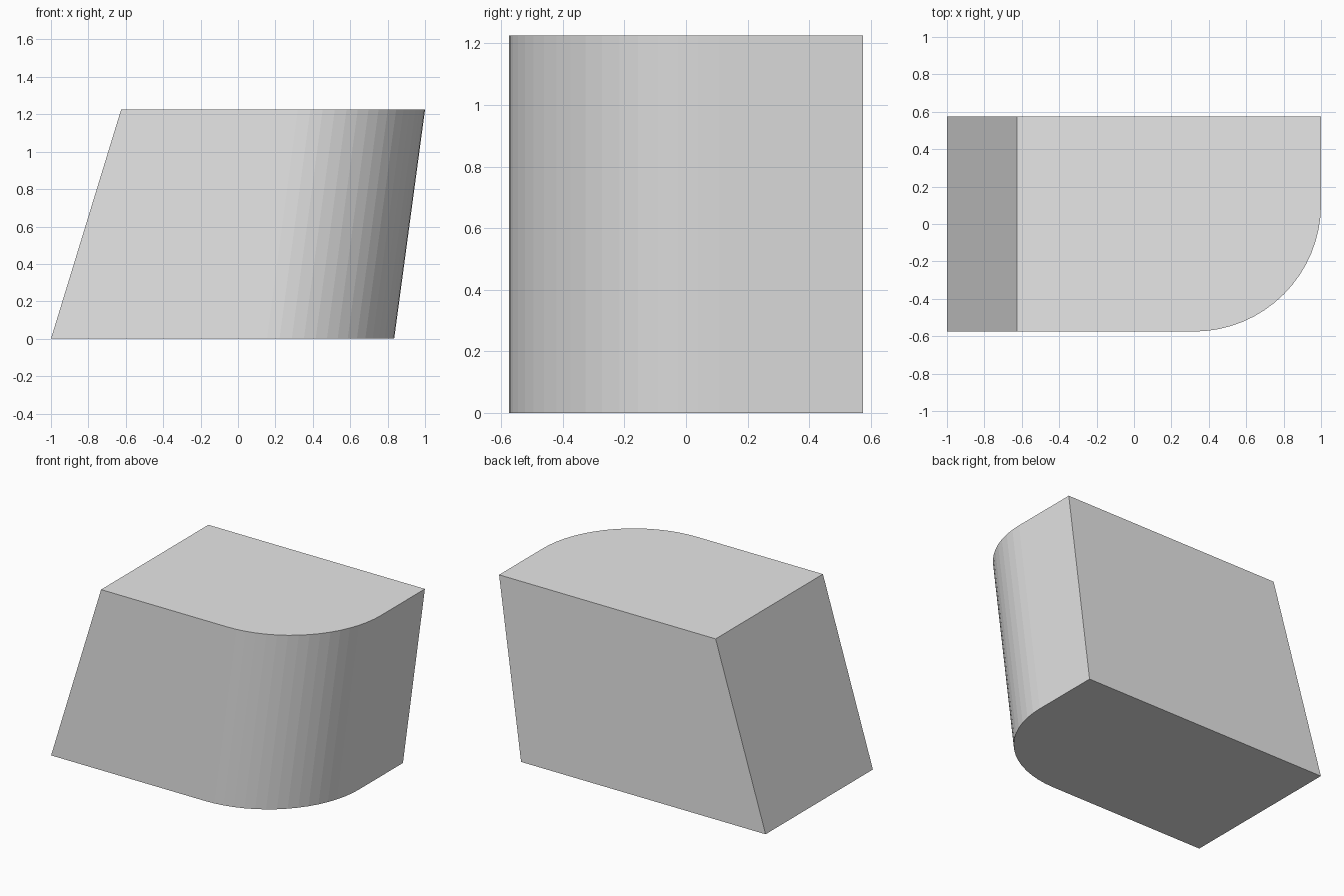
import bpy, bmesh, math

if "Cube" in bpy.data.objects:
    bpy.data.objects.remove(bpy.data.objects["Cube"])

H = 1.225          # height
Y = 0.575          # half depth
LEAN_L = 0.375     # shift of the left side from bottom to top
LEAN_R = 0.165     # shift of the right side from bottom to top
R = 0.68           # radius of the rounded front right corner
SEG = 16


def outline(left, right):
    """Plan outline with one rounded corner at front right."""
    pts = [(left, Y), (left, -Y)]
    for i in range(SEG + 1):
        a = math.pi / 2 * i / SEG
        pts.append((right - R + R * math.sin(a), -Y + R - R * math.cos(a)))
    pts.append((right, Y))
    return pts


# Leaning block: bottom and top outlines joined by side faces
bm = bmesh.new()
low = [bm.verts.new((x, y, 0)) for x, y in outline(-1, 1 - LEAN_R)]
top = [bm.verts.new((x, y, H)) for x, y in outline(-1 + LEAN_L, 1)]
bm.faces.new(low[::-1])
bm.faces.new(top)
n = len(low)
for i in range(n):
    j = (i + 1) % n
    # the planar front face and all others are quads
    bm.faces.new((low[i], low[j], top[j], top[i]))
bmesh.ops.recalc_face_normals(bm, faces=bm.faces)

mesh = bpy.data.meshes.new("leaning_block")
bm.to_mesh(mesh)
bm.free()
block = bpy.data.objects.new("leaning_block", mesh)
bpy.context.collection.objects.link(block)

# Plain light grey
grey = bpy.data.materials.new("light_grey")
grey.diffuse_color = (0.8, 0.8, 0.8, 1)
grey.use_nodes = True
grey.node_tree.nodes["Principled BSDF"].inputs["Base Color"].default_value = grey.diffuse_color
mesh.materials.append(grey)
